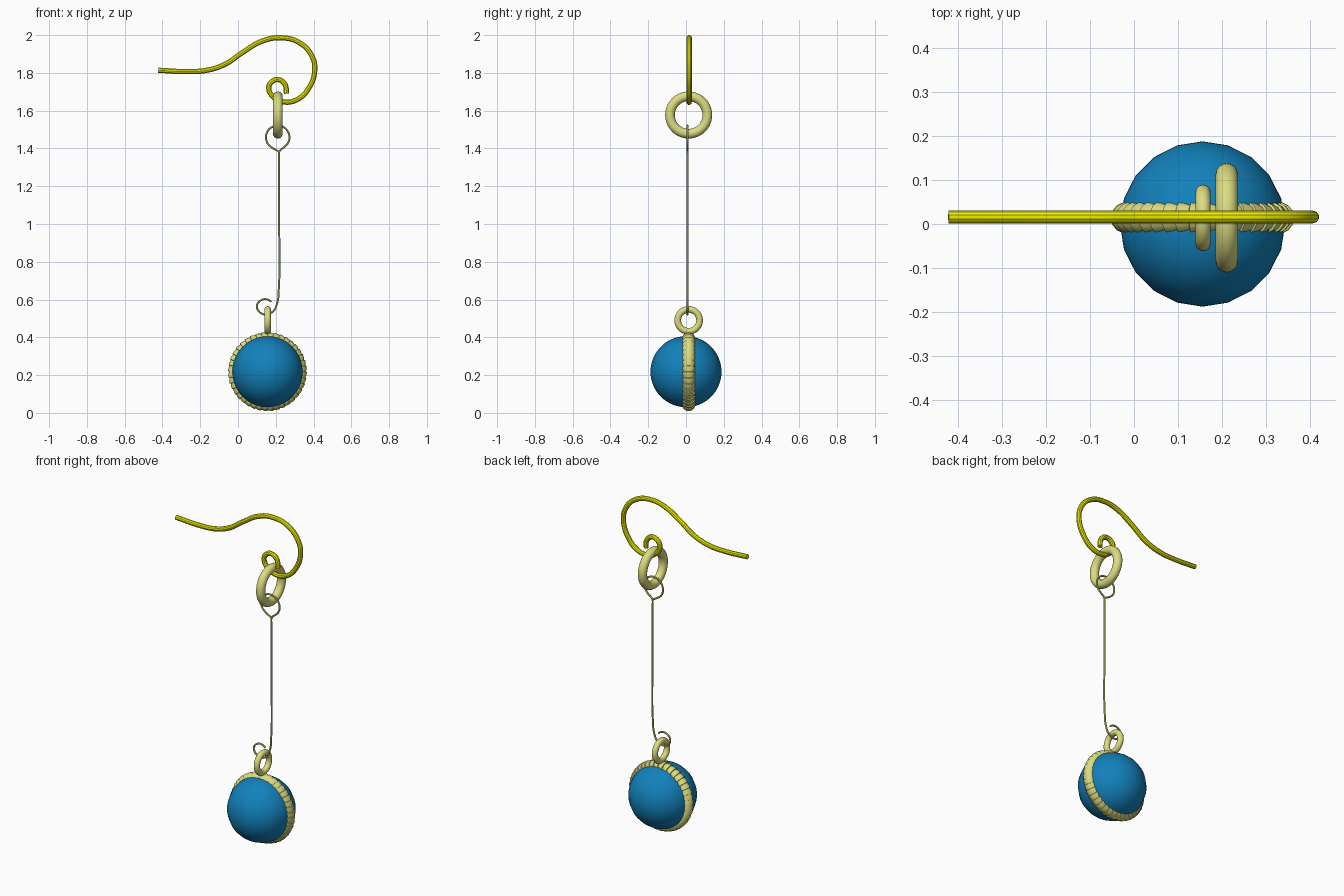
import bpy, bmesh, math
from mathutils import Matrix

if "Cube" in bpy.data.objects:
    bpy.data.objects.remove(bpy.data.objects["Cube"])

Y = 0.014  # plane of the metal parts


def material(name, rgb):
    m = bpy.data.materials.new(name)
    m.diffuse_color = (*rgb, 1)
    m.use_nodes = True
    m.node_tree.nodes["Principled BSDF"].inputs["Base Color"].default_value = m.diffuse_color
    return m


GOLD = material("bright_gold", (0.87, 0.87, 0.0))
PALE = material("pale_gold", (0.72, 0.72, 0.22))
BLUE = material("blue_bead", (0.006, 0.22, 0.5))


def finish(ob, name, mat, angle=35):
    ob.name = name
    ob.data.materials.append(mat)
    bpy.ops.object.select_all(action='DESELECT')
    bpy.context.view_layer.objects.active = ob
    ob.select_set(True)
    if ob.type == 'CURVE':
        bpy.ops.object.convert(target='MESH')
    bpy.ops.object.shade_smooth_by_angle(angle=math.radians(angle))
    return ob


def link(name, major, minor, x, z):
    """Round link standing in the YZ plane."""
    bpy.ops.mesh.primitive_torus_add(
        major_radius=major, minor_radius=minor, major_segments=40, minor_segments=16,
        location=(x, Y, z), rotation=(0, math.pi / 2, 0))
    return finish(bpy.context.object, name, PALE)


def wire(name, pts, radius, y, mat):
    """Round wire through smooth points in the XZ plane."""
    cu = bpy.data.curves.new(name, 'CURVE')
    cu.dimensions = '3D'
    cu.bevel_depth = radius
    cu.bevel_resolution = 3
    cu.use_fill_caps = True
    cu.resolution_u = 8
    sp = cu.splines.new('BEZIER')
    sp.bezier_points.add(len(pts) - 1)
    for b, (x, z) in zip(sp.bezier_points, pts):
        b.co = (x, y, z)
        b.handle_left_type = b.handle_right_type = 'AUTO'
    ob = bpy.data.objects.new(name, cu)
    bpy.context.collection.objects.link(ob)
    return finish(ob, name, mat)


# Blue bead
bpy.ops.mesh.primitive_uv_sphere_add(segments=20, ring_count=32, radius=0.188,
                                     location=(0.156, 0, 0.218))
finish(bpy.context.object, "bead", BLUE)

# Ribbed band around the bead: each rib tapers along its length, then steps out
bm = bmesh.new()
RIBS, SIDES = 40, 14
rings = []
for i in range(RIBS):
    for t, r in ((0.0, 0.031), (0.5, 0.0345), (0.93, 0.036)):
        a = 2 * math.pi * (i + t) / RIBS
        ring = []
        for j in range(SIDES):
            b = 2 * math.pi * j / SIDES
            rad = 0.173 + r * math.cos(b)
            ring.append(bm.verts.new((rad * math.cos(a), r * math.sin(b), rad * math.sin(a))))
        rings.append(ring)
for i, ring in enumerate(rings):
    nxt = rings[(i + 1) % len(rings)]
    for j in range(SIDES):
        k = (j + 1) % SIDES
        bm.faces.new((ring[j], ring[k], nxt[k], nxt[j]))
bmesh.ops.recalc_face_normals(bm, faces=bm.faces)
bm.transform(Matrix.Translation((0.156, Y, 0.218)))
me = bpy.data.meshes.new("ribbed_band")
bm.to_mesh(me)
bm.free()
band = bpy.data.objects.new("ribbed_band", me)
bpy.context.collection.objects.link(band)
finish(band, "ribbed_band", PALE, 28)

# Connecting links
link("bead_link", 0.058, 0.0175, 0.157, 0.490)
link("hook_link", 0.099, 0.0255, 0.211, 1.577)

# Thin wire: upper eye, straight drop, lower curl
eye = [(0.21 + 0.062 * math.sin(math.radians(a)), 1.459 + 0.062 * math.cos(math.radians(a)))
       for a in range(-145, 146, 29)]
drop = [(0.220, 1.385), (0.218, 1.34), (0.218, 1.0), (0.216, 0.66), (0.207, 0.58),
        (0.185, 0.537), (0.145, 0.521), (0.108, 0.541), (0.101, 0.572),
        (0.125, 0.598), (0.155, 0.601), (0.177, 0.588)]
wire("drop_wire", [(0.216, 1.384)] + eye + drop, 0.0055, 0.008, PALE)

# Ear hook
wire("ear_hook", [
    (-0.422, 1.814), (-0.27, 1.807), (-0.165, 1.814), (-0.07, 1.845), (0.03, 1.912),
    (0.125, 1.967), (0.225, 1.986), (0.325, 1.960), (0.391, 1.89), (0.406, 1.81),
    (0.375, 1.72), (0.315, 1.660), (0.245, 1.646), (0.187, 1.673), (0.163, 1.72),
    (0.180, 1.754), (0.215, 1.764), (0.248, 1.740), (0.257, 1.690)],
    0.0145, 0.016, GOLD)
